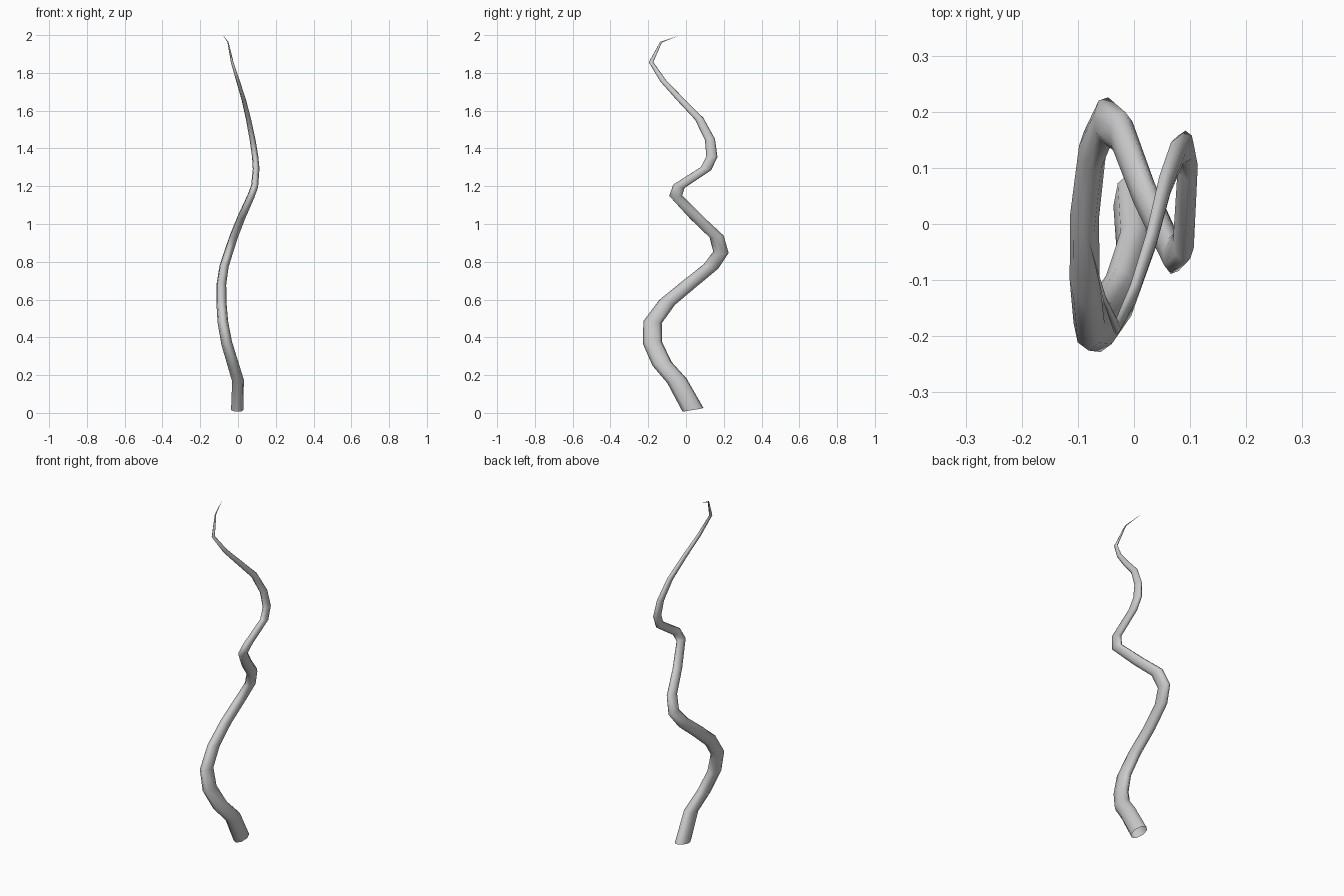
import bpy

if "Cube" in bpy.data.objects:
    bpy.data.objects.remove(bpy.data.objects["Cube"])

# Centre line of the winding tendril: x, y, z
PATH = [
    (-.004, .037, .016), (0, -.048, .17), (-.027, -.127, .26), (-.06, -.177, .37),
    (-.08, -.177, .48), (-.088, -.10, .585), (-.088, .015, .68), (-.074, .132, .775),
    (-.05, .185, .85), (-.022, .162, .934), (.018, .055, 1.035), (.07, -.055, 1.15),
    (.088, -.037, 1.2), (.096, .106, 1.293), (.091, .137, 1.357), (.077, .127, 1.447),
    (.055, .07, 1.557), (.03, -.03, 1.66), (.0, -.12, 1.757), (-.031, -.185, 1.857),
    (-.053, -.132, 1.963), (-.08, -.03, 2.0),
]
STRETCH = 1.77      # the round tube is stretched along y
BASE_RADIUS = .033

# Tapering tube swept along the centre line
curve = bpy.data.curves.new("tendril", 'CURVE')
curve.dimensions = '3D'
curve.bevel_depth = BASE_RADIUS
curve.bevel_resolution = 2
spline = curve.splines.new('POLY')
spline.points.add(len(PATH) - 1)
for point, (x, y, z) in zip(spline.points, PATH):
    point.co = (x, y / STRETCH, z, 1)
    point.radius = max(1 - z / 2, 0) ** .6

tendril = bpy.data.objects.new("tendril", curve)
tendril.scale.y = STRETCH
bpy.context.collection.objects.link(tendril)

# Turn into a smooth-shaded mesh
bpy.context.view_layer.objects.active = tendril
tendril.select_set(True)
bpy.ops.object.convert(target='MESH')
bpy.ops.object.transform_apply(location=False, rotation=False, scale=True)
bpy.ops.object.shade_smooth()
